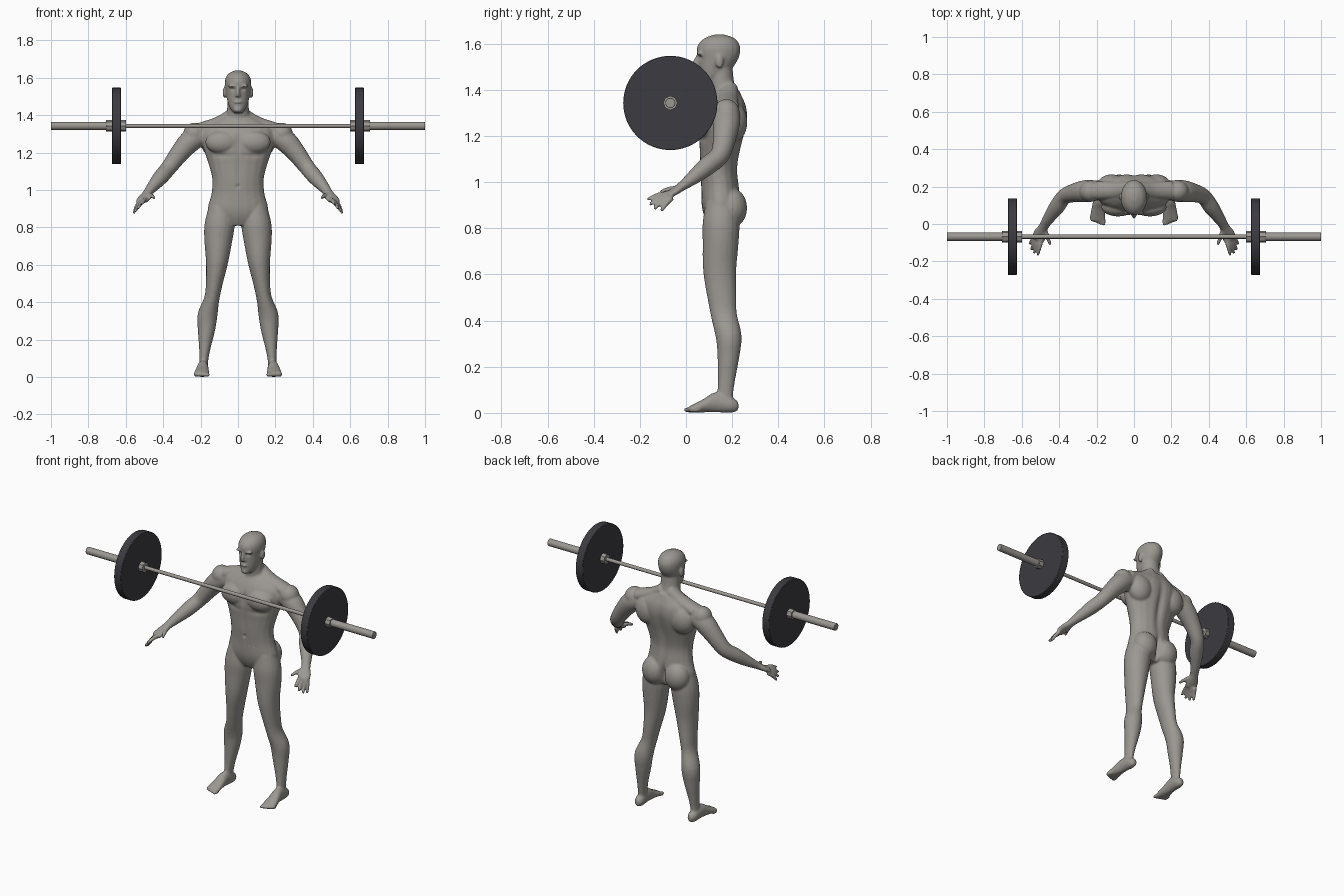
import bpy, bmesh, math
from mathutils import Vector, Matrix

cube = bpy.data.objects.get("Cube")
if cube:
    bpy.data.objects.remove(cube)

X, Y, Z = Vector((1, 0, 0)), Vector((0, 1, 0)), Vector((0, 0, 1))


def material(name, color):
    mat = bpy.data.materials.new(name)
    mat.use_nodes = True
    mat.diffuse_color = (*color, 1)
    mat.node_tree.nodes["Principled BSDF"].inputs["Base Color"].default_value = (*color, 1)
    return mat


skin = material("warm grey skin", (.33, .31, .285))
cloth = material("dark shorts cloth", (.04, .038, .047))
rubber = material("dark plate rubber", (.045, .043, .052))
steel = material("dull steel", (.33, .31, .285))


def spline(a, b, c, d, t):
    """Catmull-Rom blend of four neighbouring rings."""
    return [q + .5 * t * (r - p + t * (2 * p - 5 * q + 4 * r - s + t * (3 * (q - r) + s - p)))
            for p, q, r, s in zip(a, b, c, d)]


def loft(bm, rings, up=Y, axis=None, mirror=False, steps=4, sides=20):
    """Closed skin through oval rings given as (x, y, z, half width, half depth)."""
    ends = [rings[0], *rings, rings[-1]]
    path = [spline(*ends[i:i + 4], s / steps) for i in range(len(rings) - 1) for s in range(steps)]
    path.append(rings[-1])
    for sign in ((1, -1) if mirror else (1,)):
        loops = []
        for i, (x, y, z, width, depth) in enumerate(path):
            after, before = path[min(i + 1, len(path) - 1)], path[max(i - 1, 0)]
            along = axis or (Vector(after[:3]) - Vector(before[:3])).normalized()
            side = along.cross(up).normalized()
            top = side.cross(along)
            loop = []
            for k in range(sides):
                turn = math.tau * k / sides
                p = Vector((x, y, z)) + side * width * math.cos(turn) + top * depth * math.sin(turn)
                loop.append(bm.verts.new((p.x * sign, p.y, p.z)))
            loops.append(loop)
        faces = [bm.faces.new(loops[0]), bm.faces.new(loops[-1][::-1])]
        for lower, upper in zip(loops, loops[1:]):
            for k in range(sides):
                n = (k + 1) % sides
                faces.append(bm.faces.new((lower[k], upper[k], upper[n], lower[n])))
        bmesh.ops.recalc_face_normals(bm, faces=faces)


def stack(bm, levels):
    """Upright loft from (height, front, back, half width) levels."""
    loft(bm, [(0, (f + b) / 2, z, w, (b - f) / 2) for z, f, b, w in levels], axis=Z)


def blob(bm, center, radii, mirror=True):
    for sign in ((1, -1) if mirror else (1,)):
        place = Matrix.Translation((center[0] * sign, *center[1:])) @ Matrix.Diagonal((*radii, 1))
        bmesh.ops.create_uvsphere(bm, u_segments=20, v_segments=14, radius=1, matrix=place)


body = bmesh.new()

# Torso, neck and head
stack(body, [(.81, .1, .2, .07), (.85, .08, .23, .14), (.9, .068, .24, .162), (.98, .065, .232, .142),
             (1.06, .06, .225, .138), (1.14, .058, .238, .158), (1.22, .052, .258, .185),
             (1.28, .055, .268, .2), (1.33, .075, .262, .19), (1.37, .1, .245, .13), (1.4, .12, .23, .07)])
stack(body, [(1.32, .1, .24, .08), (1.39, .105, .222, .066), (1.44, .1, .208, .058), (1.52, .1, .2, .055)])
stack(body, [(1.412, .065, .1, .022), (1.44, .056, .15, .044), (1.48, .054, .19, .058),
             (1.53, .052, .225, .067), (1.57, .046, .236, .071), (1.6, .055, .23, .066),
             (1.625, .083, .208, .048), (1.64, .125, .165, .015)])

# Face and ears
loft(body, [(0, .052, 1.55, .007, .008), (0, .042, 1.52, .01, .014), (0, .046, 1.5, .015, .012)], axis=Z)
blob(body, (.029, .06, 1.556), (.026, .013, .008))
blob(body, (0, .056, 1.47), (.022, .01, .009), mirror=False)
blob(body, (0, .066, 1.43), (.024, .016, .015), mirror=False)
blob(body, (.073, .145, 1.522), (.009, .018, .03))

# Chest, trapezius, back, shoulder and buttock muscles
blob(body, (.085, .09, 1.255), (.09, .05, .062))
blob(body, (.12, .2, 1.26), (.08, .066, .09))
blob(body, (.235, .175, 1.3), (.058, .058, .06))
blob(body, (.078, .198, .888), (.078, .067, .085))
loft(body, [(.02, .185, 1.41, .04, .035), (.1, .18, 1.36, .045, .035), (.2, .18, 1.325, .05, .036)],
     up=Z, mirror=True)

# Legs
loft(body, [(.09, .155, .91, .065, .07), (.098, .152, .82, .08, .08), (.105, .15, .74, .076, .078),
            (.112, .146, .62, .06, .072), (.127, .156, .5, .045, .063), (.14, .165, .42, .041, .056),
            (.163, .185, .33, .053, .056), (.169, .184, .25, .046, .048), (.178, .176, .15, .03, .038),
            (.183, .17, .08, .023, .034), (.184, .17, .03, .024, .036)], mirror=True)

# Feet and toes
loft(body, [(.184, .227, .03, .014, .018), (.185, .2, .034, .028, .033), (.188, .13, .046, .03, .044),
            (.192, .075, .031, .037, .029), (.194, .035, .02, .042, .019), (.195, .015, .016, .038, .013)],
     up=Z, axis=-Y, mirror=True)
for i in range(5):
    blob(body, (.163 + .016 * i, .014 + .006 * i, .013), (.012 - .001 * i, .026, .012))

# Arms and palms
loft(body, [(.18, .18, 1.3, .05, .05), (.25, .176, 1.265, .06, .06), (.31, .168, 1.2, .052, .052),
            (.37, .148, 1.12, .042, .043), (.412, .092, 1.07, .042, .041), (.455, .032, 1.02, .032, .031),
            (.483, -.014, .985, .026, .021), (.5, -.05, .96, .037, .017), (.514, -.083, .941, .036, .014)],
     up=Z, mirror=True)

# Fingers, from index to little, then thumb
fingers = [((.493, -.075, .95), (.515, -.168, .924)), ((.505, -.075, .945), (.535, -.158, .902)),
           ((.517, -.07, .938), (.55, -.138, .884)), ((.528, -.06, .932), (.558, -.108, .874)),
           ((.478, -.025, .972), (.447, -.112, .957))]
for base, tip in fingers:
    knuckle = (Vector(base) + Vector(tip)) / 2 + Z * .006
    loft(body, [(*base, .013, .013), (*knuckle, .012, .012), (*tip, .008, .008)],
         up=Z, mirror=True, sides=10)

# Fuse all shells into one smooth skin
mesh = bpy.data.meshes.new("athlete_body")
body.to_mesh(mesh)
body.free()
athlete = bpy.data.objects.new("athlete_body", mesh)
bpy.context.collection.objects.link(athlete)
fuse = athlete.modifiers.new("fuse", 'REMESH')
fuse.mode = 'VOXEL'
fuse.voxel_size = .006
relax = athlete.modifiers.new("relax", 'SMOOTH')
relax.factor = .5
relax.iterations = 6
fused = bpy.data.meshes.new_from_object(athlete.evaluated_get(bpy.context.evaluated_depsgraph_get()))
athlete.modifiers.clear()
athlete.data = fused
fused.name = "athlete_skin"

# Soft hollows: (center, reach, push along y)
hollows = [((0, .26, 1.15), (.022, .06, .17), -.016), ((0, .25, .88), (.014, .08, .06), -.035),
           ((0, .04, 1.26), (.015, .04, .06), .01), ((0, .06, 1.1), (.012, .03, .09), .005),
           ((0, .06, 1.02), (.008, .03, .01), .008), ((0, .05, 1.46), (.02, .02, .003), .003)]
for s in (1, -1):
    hollows += [((.027 * s, .055, 1.54), (.014, .03, .009), .009),
                ((.1 * s, .05, 1.185), (.06, .04, .014), .006),
                ((.14 * s, .22, .15), (.03, .03, .03), 0)]
sculpt = bmesh.new()
sculpt.from_mesh(fused)
for v in sculpt.verts:
    start = v.co.copy()
    for center, reach, push in hollows:
        far = sum(((p - c) / r) ** 2 for p, c, r in zip(start, center, reach))
        if far < 9:
            v.co.y += push * math.exp(-far)

# Shorts painted between clean waist and hem cuts
hem, waist = .738, .963
for level in (hem, waist):
    bmesh.ops.bisect_plane(sculpt, geom=sculpt.verts[:] + sculpt.edges[:] + sculpt.faces[:],
                           plane_co=Z * level, plane_no=Z)
for f in sculpt.faces:
    f.smooth = True
    c = f.calc_center_median()
    f.material_index = int(hem < c.z < waist and abs(c.x) < .3)
sculpt.to_mesh(fused)
sculpt.free()
fused.materials.clear()
fused.materials.append(skin)
fused.materials.append(cloth)


def rod(name, start, end, radius, mat, sides=16, bevel=0):
    """Cylinder along x on the bar axis."""
    bpy.ops.mesh.primitive_cylinder_add(vertices=sides, radius=radius, depth=abs(end - start),
                                        location=((start + end) / 2, -.068, 1.343),
                                        rotation=(0, math.pi / 2, 0))
    obj = bpy.context.object
    obj.name = name
    obj.data.materials.append(mat)
    if bevel:
        edge = obj.modifiers.new("edge", 'BEVEL')
        edge.width = bevel
        edge.segments = 2
    bpy.ops.object.shade_smooth_by_angle(angle=math.radians(35))


# Barbell
rod("bar_shaft", -.7, .7, .011, steel)
for side, s in (("left", 1), ("right", -1)):
    rod(side + "_sleeve", .67 * s, s, .022, steel, bevel=.002)
    rod(side + "_plate", .626 * s, .674 * s, .204, rubber, sides=64, bevel=.003)
    rod(side + "_inner_collar", .598 * s, .628 * s, .031, steel, sides=8)
    rod(side + "_outer_collar", .672 * s, .706 * s, .031, steel, sides=8)
